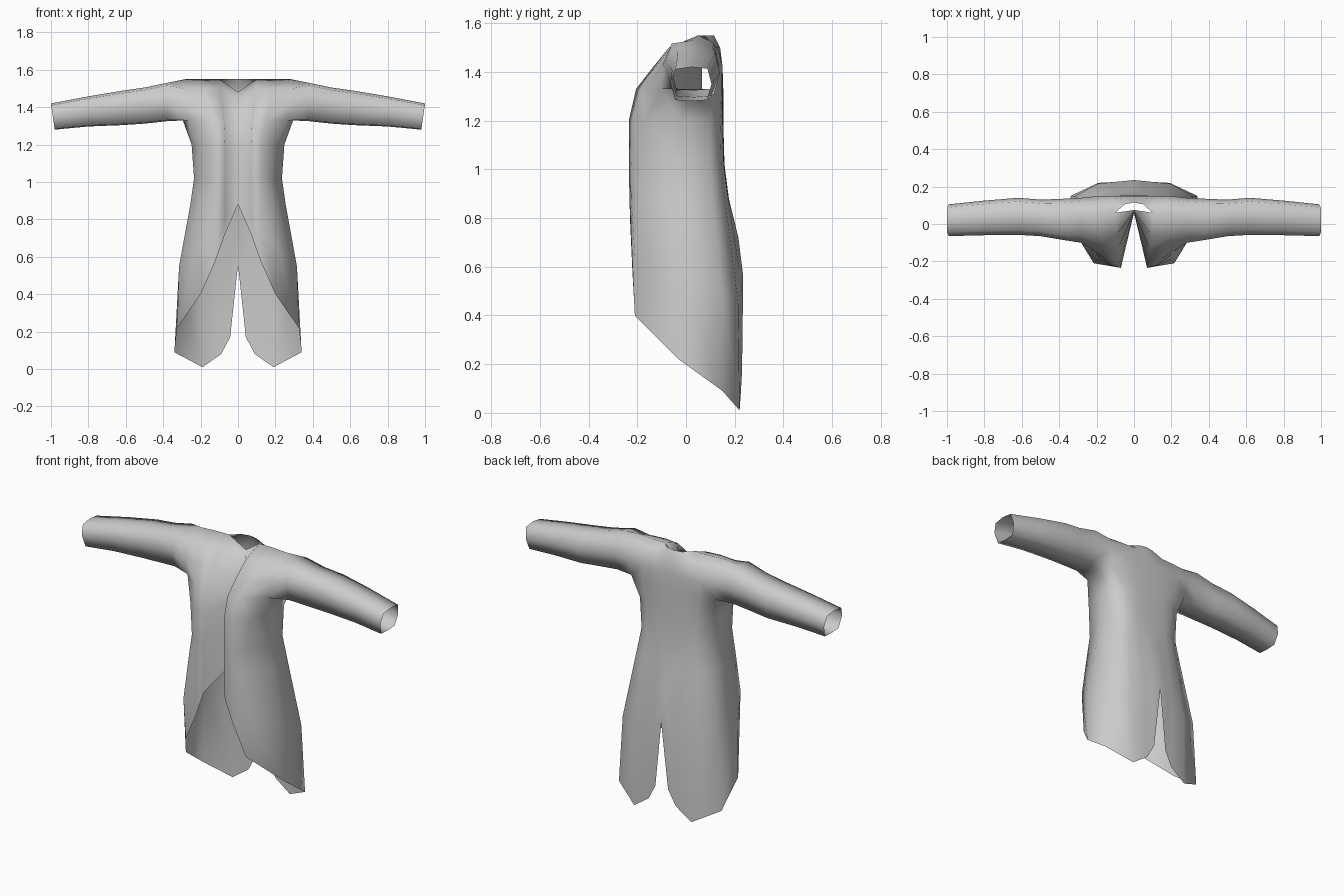
import bpy, bmesh
from mathutils import Vector

cloth = bpy.data.materials.new("light_grey_cloth")
cloth.diffuse_color = (0.6, 0.6, 0.6, 1)

bm = bmesh.new()


def grid(lines):
    """Skin neighbouring lines of points with quads; seams are welded later."""
    rows = [[bm.verts.new(p) for p in line] for line in lines]
    for a, b in zip(rows, rows[1:]):
        for i in range(len(a) - 1):
            bm.faces.new((a[i], a[i + 1], b[i + 1], b[i]))


# Torso and skirt: one vertical line per fold, from the front valley round to
# the back centre: hem height, then (x, y) at chest, ribs, waist, hip, mid, hem
LEVELS = (1.33, 1.2, 1.02, 0.88)
folds = [
    (0.88, (0, .065), (0, .07), (0, .07), (0, .06), (0, .06), (0, .06)),
    (0.72, (.075, -.205), (.07, -.235), (.07, -.235), (.07, -.232), (.07, -.23), (.07, -.225)),
    (0.58, (.15, -.185), (.125, -.22), (.12, -.225), (.125, -.225), (.125, -.225), (.12, -.22)),
    (0.40, (.265, -.10), (.20, -.165), (.18, -.18), (.195, -.19), (.215, -.21), (.20, -.21)),
    (0.22, (.295, .02), (.248, -.02), (.235, -.03), (.255, -.03), (.315, -.04), (.325, -.03)),
    (0.09, (.28, .12), (.235, .10), (.225, .10), (.25, .11), (.315, .15), (.34, .15)),
    (0.01, (.19, .145), (.17, .14), (.16, .145), (.17, .16), (.195, .215), (.19, .22)),
    (0.08, (.10, .15), (.10, .15), (.10, .155), (.10, .172), (.10, .225), (.09, .225)),
    (0.17, (.05, .152), (.05, .152), (.05, .157), (.05, .175), (.05, .23), (.042, .23)),
    (0.56, (0, .153), (0, .153), (0, .158), (0, .176), (0, .215), (0, .235)),
]
lines = []
for hem, *xy in folds:
    heights = LEVELS + ((0.88 + hem) / 2, hem)
    lines.append([(x, y, z) for (x, y), z in zip(xy, heights)])
grid(lines)

# Shoulder line shared by the front and back yokes
neck, mid, tip = (.10, .06, 1.55), (.19, .06, 1.55), (.28, .05, 1.55)

# Front yoke, rising from the chest to the neck and shoulder
front = [
    [lines[0][0], (0, .065, 1.40), (0, .07, 1.45), (0, .075, 1.48)],
    [lines[1][0], (.085, -.135, 1.42), (.095, -.06, 1.50), neck],
    [lines[2][0], (.17, -.125, 1.42), (.18, -.07, 1.50), mid],
    [lines[3][0], (.285, -.10, 1.42), (.285, -.06, 1.50), tip],
]
grid(front)

# Back yoke
back = [
    [lines[5][0], (.28, .14, 1.42), (.28, .12, 1.50), tip],
    [lines[6][0], (.19, .15, 1.42), (.19, .13, 1.50), mid],
    [lines[7][0], (.10, .15, 1.42), (.10, .135, 1.50), neck],
    [lines[8][0], (.05, .15, 1.42), (.05, .14, 1.50), (.05, .105, 1.55)],
    [lines[9][0], (0, .15, 1.42), (0, .14, 1.50), (0, .115, 1.55)],
]
grid(back)

# Sleeve: from the armhole to an open cuff
armhole = [lines[4][0]] + front[3] + back[0][2::-1]
SECTION = ((.5, 0), (.12, .03), (0, .55), (.12, .93), (.5, 1), (.9, .95), (1, .5), (.88, .03))
rings = [armhole]
for x, y0, y1, z0, z1, lean in (
        (.38, -.085, .135, 1.325, 1.53, 0), (.50, -.065, .13, 1.312, 1.505, 0),
        (.62, -.058, .14, 1.304, 1.488, 0), (.80, -.06, .125, 1.297, 1.458, 0),
        (.98, -.065, .105, 1.28, 1.42, .02)):
    rings.append([(x + lean * v, y0 + u * (y1 - y0), z0 + v * (z1 - z0)) for u, v in SECTION])
grid([r + r[:1] for r in rings])

# Weld the seams
bmesh.ops.remove_doubles(bm, verts=bm.verts, dist=0.0005)
bmesh.ops.dissolve_degenerate(bm, edges=bm.edges, dist=0.0005)
bmesh.ops.recalc_face_normals(bm, faces=bm.faces)
# Face the cloth outwards, judged by the back panel
rear = max(bm.faces, key=lambda f: f.calc_center_median().y)
if rear.normal.dot(Vector((0, 1, 0))) < 0:
    bmesh.ops.reverse_faces(bm, faces=bm.faces)
for f in bm.faces:
    f.smooth = True

mesh = bpy.data.meshes.new("coat")
bm.to_mesh(mesh)
bm.free()
mesh.materials.append(cloth)
coat = bpy.data.objects.new("coat", mesh)
bpy.context.collection.objects.link(coat)

# Other half of the coat
mirror = coat.modifiers.new("other_half", 'MIRROR')
mirror.use_clip = True
mirror.merge_threshold = 0.001
